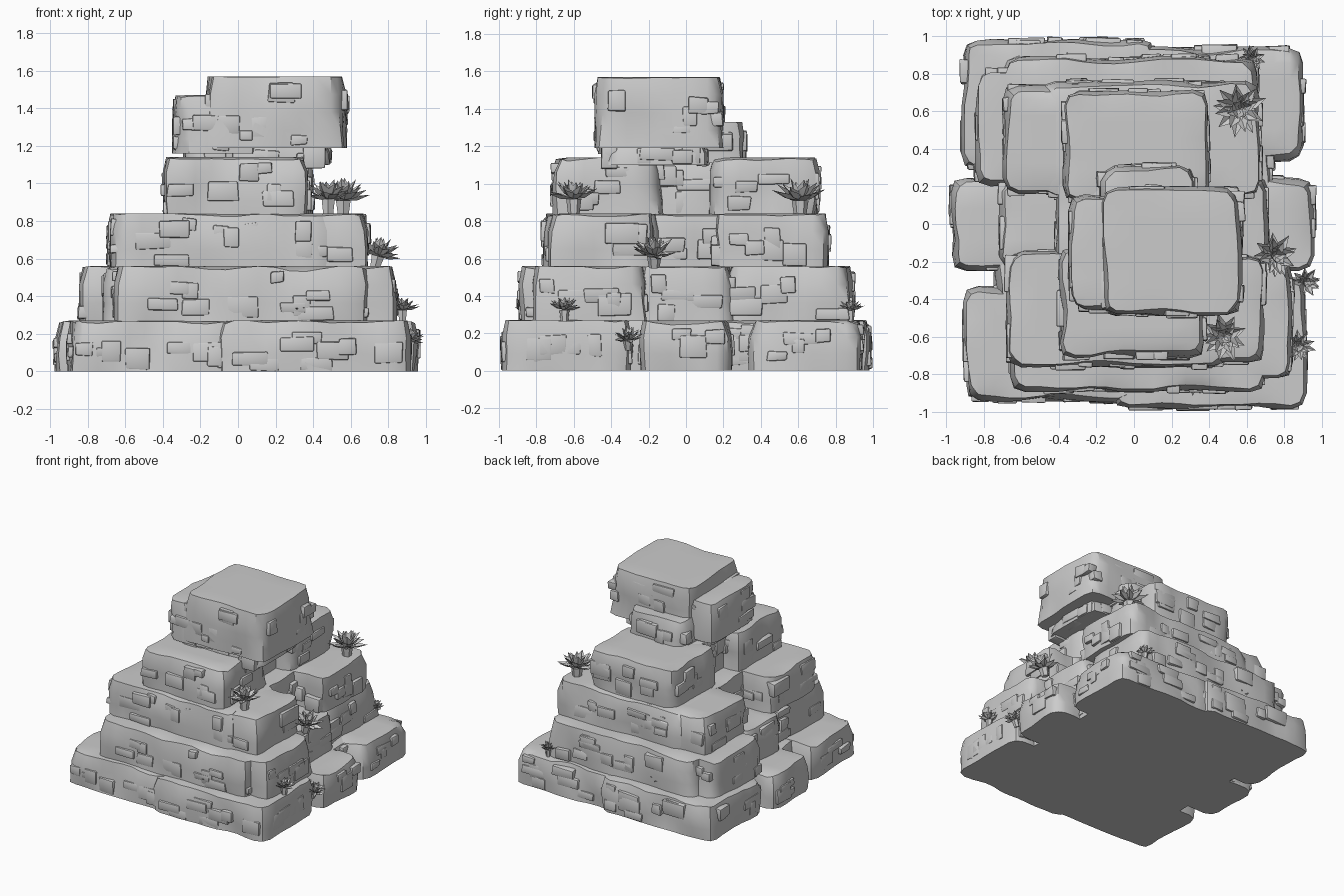
import bpy, bmesh, math, random
from mathutils import Vector, Matrix, noise

if "Cube" in bpy.data.objects:
    bpy.data.objects.remove(bpy.data.objects["Cube"])

random.seed(11)


def material(name, c):
    m = bpy.data.materials.new(name)
    m.diffuse_color = (c, c, c, 1)
    m.use_nodes = True
    m.node_tree.nodes["Principled BSDF"].inputs["Base Color"].default_value = m.diffuse_color
    return m


STONE = material("grey_stone", 0.6)


def finish(bm, name, angle):
    bmesh.ops.recalc_face_normals(bm, faces=bm.faces)
    me = bpy.data.meshes.new(name)
    bm.to_mesh(me)
    bm.free()
    me.materials.append(STONE)
    ob = bpy.data.objects.new(name, me)
    bpy.context.collection.objects.link(ob)
    bpy.context.view_layer.objects.active = ob
    ob.select_set(True)
    bpy.ops.object.shade_smooth_by_angle(angle=math.radians(angle))
    ob.select_set(False)
    return ob


def box(bm, x0, x1, y0, y1, z0, z1, bevel=0.0, jitter=0.0):
    m = Matrix.Translation(((x0 + x1) / 2, (y0 + y1) / 2, (z0 + z1) / 2)) @ \
        Matrix.Diagonal((x1 - x0, y1 - y0, z1 - z0, 1))
    vs = bmesh.ops.create_cube(bm, size=1, matrix=m)["verts"]
    for v in vs:
        v.co += Vector([random.uniform(-jitter, jitter) for _ in "xyz"])
    if bevel:
        edges = list({e for v in vs for e in v.link_edges})
        bmesh.ops.bevel(bm, geom=edges, offset=bevel, segments=2, profile=0.5, affect='EDGES')


# Weathered block: gridded box whose walls and rim are worn inwards by noise
def rock(bm, x0, x1, y0, y1, z0, z1, wear=0.035, top_wear=0.03):
    t = bmesh.new()
    box(t, x0, x1, y0, y1, z0, z1)
    for axis in range(3):
        n = Vector((0, 0, 0))
        n[axis] = 1
        lo, hi = ((x0, x1), (y0, y1), (z0, z1))[axis]
        count = max(2, round((hi - lo) / 0.085))
        cuts = [lo + (hi - lo) * k / count for k in range(1, count)]
        for c in cuts:
            p = Vector((0, 0, 0))
            p[axis] = c
            bmesh.ops.bisect_plane(t, geom=t.verts[:] + t.edges[:] + t.faces[:],
                                   plane_co=p, plane_no=n)
    for v in t.verts:
        c = v.co.copy()
        dx, dy = min(c.x - x0, x1 - c.x), min(c.y - y0, y1 - c.y)
        w = wear * max(0, noise.noise(c * 4.0) + 0.25)
        rim = 0.018 if (z1 - c.z < 1e-4) else 0
        if dx < 1e-4:
            v.co.x += (w + rim) * (1 if c.x - x0 < 1e-4 else -1)
        if dy < 1e-4:
            v.co.y += (w + rim) * (1 if c.y - y0 < 1e-4 else -1)
        if z1 - c.z < 1e-4 and min(dx, dy) < 1e-4:
            v.co.z -= top_wear * max(0, noise.noise(c * 5 + Vector((9, 3, 1))) + 0.2)
        if dx < 1e-4 and dy < 1e-4:            # round the upright corners
            v.co.x += 0.02 * (1 if c.x - x0 < 1e-4 else -1)
            v.co.y += 0.02 * (1 if c.y - y0 < 1e-4 else -1)
    me = bpy.data.meshes.new("tmp")
    t.to_mesh(me)
    t.free()
    bm.from_mesh(me)
    bpy.data.meshes.remove(me)
    # Cracked plates standing slightly proud of the four walls
    h = z1 - z0
    for side in range(4):
        along = (x0, x1) if side < 2 else (y0, y1)
        for _ in range(int((along[1] - along[0]) * 8)):
            w, ph = random.uniform(0.07, 0.2), random.uniform(0.05, 0.12)
            if w > (along[1] - along[0]) - 0.08:
                continue
            a = random.uniform(along[0] + 0.02, along[1] - w - 0.02)
            b = random.uniform(z0, z0 + h - ph - 0.02)
            out = random.uniform(-0.006, 0.010)
            if side < 2:
                r = (y0 - out, y0 + 0.07) if side == 0 else (y1 - 0.07, y1 + out)
                box(bm, a, a + w, *r, b, b + ph, 0.008, 0.006)
            else:
                r = (x0 - out, x0 + 0.07) if side == 2 else (x1 - 0.07, x1 + out)
                box(bm, *r, a, a + w, b, b + ph, 0.008, 0.006)


# Each tier: front blocks repeated by a half turn, plus a central block
def tier(name, z0, z1, front_blocks, core_blocks):
    bm = bmesh.new()
    for x0, x1, y0, y1 in front_blocks:
        rock(bm, x0, x1, y0, y1, z0, z1)
        rock(bm, -x1, -x0, -y1, -y0, z0, z1)
    for x0, x1, y0, y1 in core_blocks:
        rock(bm, x0, x1, y0, y1, z0, z1 - 0.002)
    for v in bm.verts:
        v.co.z = max(v.co.z, z0)
    finish(bm, name, 38)


tier("base_tier", 0.0, 0.27,
     [(-0.91, 0.0, -0.945, -0.33), (-0.11, 0.92, -0.985, -0.29)],
     [(-0.975, 0.96, -0.25, 0.25), (-0.74, 0.74, -0.5, 0.5)])
tier("second_tier", 0.265, 0.56,
     [(-0.66, 0.7, -0.895, -0.2), (0.1, 0.845, -0.825, -0.2)],
     [(-0.72, 0.72, -0.26, 0.26)])
tier("third_tier", 0.555, 0.84,
     [(-0.68, 0.5, -0.765, -0.14), (0.0, 0.70, -0.745, -0.16)],
     [(-0.42, 0.42, -0.3, 0.3)])
tier("fourth_tier", 0.835, 1.14,
     [(-0.40, 0.38, -0.715, -0.12)],
     [(-0.26, 0.26, -0.3, 0.3)])

# Overhanging capstone with its lower ledges
bm = bmesh.new()
rock(bm, -0.18, 0.58, -0.49, 0.20, 1.19, 1.57, 0.03, 0.01)
rock(bm, -0.35, 0.1, -0.47, 0.16, 1.16, 1.47)
rock(bm, -0.28, 0.49, -0.44, 0.12, 1.10, 1.22)
rock(bm, -0.19, 0.33, -0.05, 0.32, 1.11, 1.33)
finish(bm, "capstone", 38)


# Spiky rosette plant: rings of folded, pointed leaves on a short stem
def plant(name, x, y, z, r, h, lean=(0, 0)):
    bm = bmesh.new()
    bmesh.ops.create_cone(bm, cap_ends=True, segments=6, radius1=r * 0.22, radius2=r * 0.3,
                          depth=h * 0.4, matrix=Matrix.Translation((0, 0, h * 0.15)))
    for count, tilt, length in ((9, 15, 1.0), (8, 38, 0.95), (6, 62, 0.8)):
        for i in range(count):
            L = length * r * random.uniform(0.9, 1.1)
            w = r * 0.2
            pts = [(0, -w * 0.5, 0), (0, w * 0.5, 0), (L * 0.55, w, L * 0.06),
                   (L, 0, 0.02 * L), (L * 0.55, -w, L * 0.06), (L * 0.5, 0, -w * 0.45)]
            m = Matrix.Translation((0, 0, h * 0.35)) @ \
                Matrix.Rotation(math.tau * (i + random.uniform(-.2, .2)) / count + tilt, 4, 'Z') @ \
                Matrix.Rotation(-math.radians(tilt + random.uniform(-8, 8)), 4, 'Y')
            v = [bm.verts.new(m @ Vector(p)) for p in pts]
            for f in ((0, 1, 5), (1, 2, 5), (2, 3, 5), (3, 4, 5), (4, 0, 5)):
                bm.faces.new([v[k] for k in f])
    ob = finish(bm, name, 30)
    ob.location = (x, y, z)
    ob.rotation_euler = (math.radians(lean[0]), math.radians(lean[1]), 0)


for i, p in enumerate([
        (0.48, -0.60, 0.84, 0.135, 0.22), (0.56, 0.61, 0.84, 0.15, 0.20),
        (0.73, -0.17, 0.56, 0.13, 0.16, (0, 15)), (0.875, -0.65, 0.27, 0.09, 0.16),
        (0.32, -0.84, 0.27, 0.075, 0.15), (0.89, -0.31, 0.12, 0.09, 0.14, (0, 20)),
        (-0.35, 0.84, 0.27, 0.075, 0.14), (0.63, 0.88, 0.27, 0.075, 0.15)]):
    plant("rosette_plant_%d" % (i + 1), *p)
